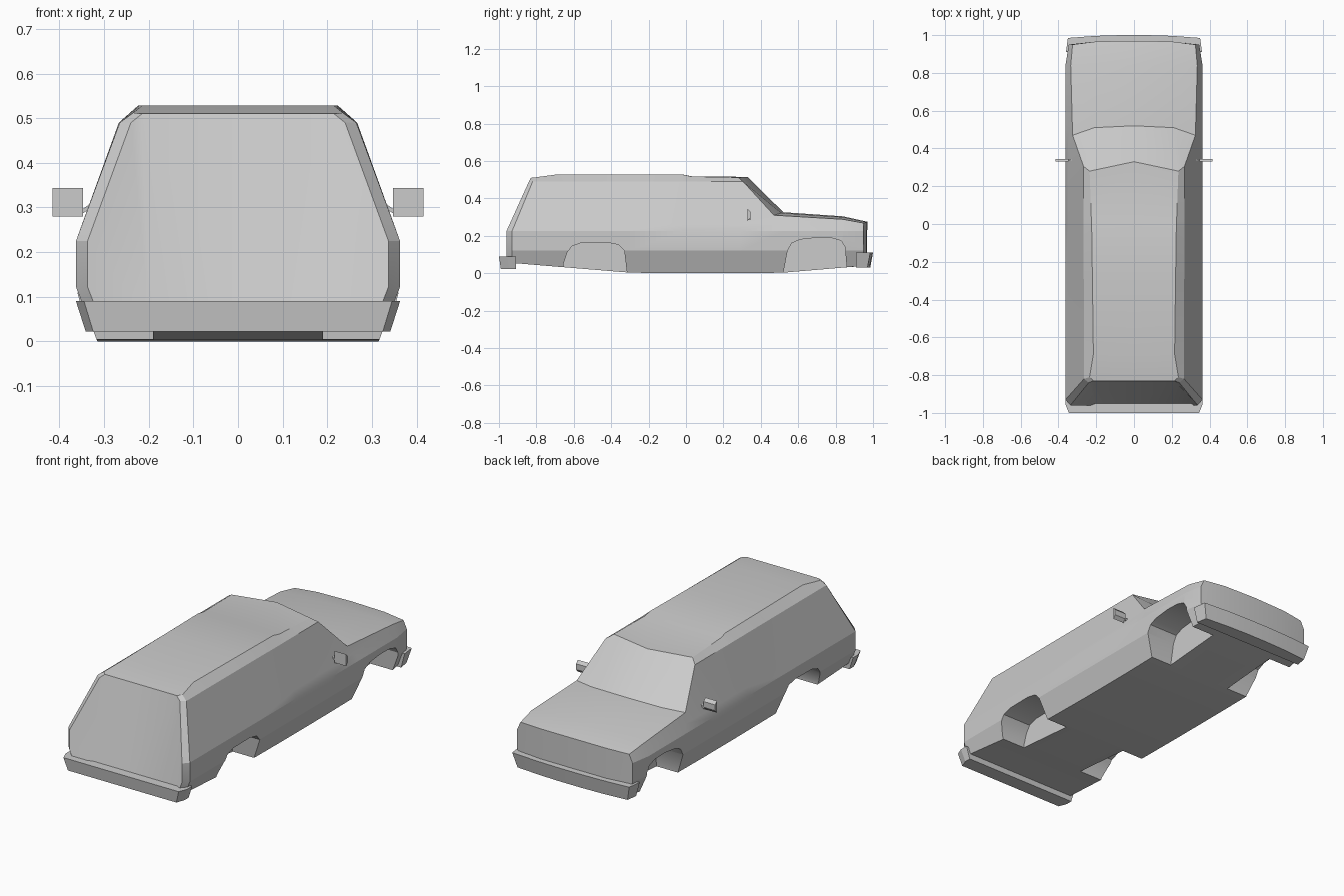
import bpy
import bmesh
import math
from mathutils import Vector

cube = bpy.data.objects.get("Cube")
if cube:
    bpy.data.objects.remove(cube)

paint = bpy.data.materials.new("light_grey")
paint.use_nodes = True
grey = (0.6, 0.6, 0.6, 1)
paint.diffuse_color = grey
paint.node_tree.nodes["Principled BSDF"].inputs["Base Color"].default_value = grey


def make_object(name, bm):
    bmesh.ops.recalc_face_normals(bm, faces=bm.faces)
    mesh = bpy.data.meshes.new(name)
    bm.to_mesh(mesh)
    bm.free()
    mesh.materials.append(paint)
    obj = bpy.data.objects.new(name, mesh)
    bpy.context.collection.objects.link(obj)
    return obj


def loft(name, rings, closed, caps):
    """Skin a list of equal rings of points, with optional end caps."""
    bm = bmesh.new()
    rows = [[bm.verts.new(p) for p in ring] for ring in rings]
    count = len(rows[0])
    for a, b in zip(rows, rows[1:]):
        for i in range(count if closed else count - 1):
            j = (i + 1) % count
            bm.faces.new((a[i], a[j], b[j], b[i]))
    for row in (rows[0], rows[-1]):
        for cap in caps:
            bm.faces.new([row[i] for i in cap])
    return make_object(name, bm)


def mirror(obj):
    mod = obj.modifiers.new("mirror", "MIRROR")
    mod.merge_threshold = 0.0005


def finish(obj, angle=20):
    """Apply the modifiers and smooth only the gentle bends."""
    bpy.ops.object.select_all(action="DESELECT")
    obj.select_set(True)
    bpy.context.view_layer.objects.active = obj
    for mod in list(obj.modifiers):
        bpy.ops.object.modifier_apply(modifier=mod.name)
    bpy.ops.object.shade_smooth_by_angle(angle=math.radians(angle))


# Body half-sections: side y, floor z, half width, upper edge, top edge, centre (y, z)
STATIONS = [
    (-.96, .055, .337, (.24, -.84, .49), (.215, -.83, .51), (-.83, .51)),
    (-.93, .055, .363, (.265, -.82, .49), (.235, -.81, .512), (-.81, .512)),
    (-.69, .035, .363, (.265, -.69, .49), (.215, -.69, .528), (-.69, .528)),
    (-.3, .003, .363, (.266, -.3, .49), (.22, -.3, .528), (-.3, .528)),
    (-.02, 0, .363, (.267, -.02, .49), (.224, -.02, .528), (-.02, .528)),
    (.03, 0, .363, (.267, .03, .49), (.226, .03, .517), (.03, .518)),
    (.29, 0, .363, (.267, .305, .49), (.235, .28, .512), (.33, .515)),
    (.52, .003, .363, (.325, .47, .31), (.21, .51, .322), (.52, .326)),
    (.84, .03, .363, (.335, .84, .288), (.2, .84, .3), (.84, .304)),
    (.95, .04, .345, (.325, .95, .268), (.2, .966, .273), (.97, .275)),
]


def body_ring(y, floor, wide, upper, top, centre):
    upper = Vector(upper)
    belt = Vector((wide, y, .225))
    rise = min(.04, (upper.z - belt.z) / 2)
    shoulder = belt.lerp(upper, rise / (upper.z - belt.z))
    shoulder.x = max(wide - rise * .55, shoulder.x)
    bow = .015 if y > .9 else 0
    sill = wide - .048 + .4 * floor
    return [(0, y + bow, floor), (.2, y + bow, floor), (sill, y, floor),
            (wide, y, .122), belt, shoulder, upper, top, (0, *centre)]


body = loft("body", [body_ring(*s) for s in STATIONS], True,
            [(0, 1, 7, 8), (1, 2, 3, 4, 5, 6, 7)])
# Remove the centre plane faces before mirroring
bm = bmesh.new()
bm.from_mesh(body.data)
inner = [f for f in bm.faces if all(abs(v.co.x) < .0001 for v in f.verts)]
bmesh.ops.delete(bm, geom=inner, context="FACES")
bm.to_mesh(body.data)
bm.free()
mirror(body)

# Wheel wells
ARCHES = {
    "rear": [(-.66, -.1), (-.655, .05), (-.635, .11), (-.61, .145), (-.56, .162),
             (-.42, .164), (-.36, .152), (-.33, .12), (-.303, -.1)],
    "front": [(.52, -.1), (.522, .01), (.543, .12), (.565, .16), (.61, .18), (.7, .19),
              (.78, .188), (.83, .173), (.85, .14), (.87, -.1)],
}
cutters = []
for side, outline in ARCHES.items():
    rings = [[(x, y, z) for y, z in outline] for x in (.19, .5)]
    cutter = loft(side + "_well_cutter", rings, True, [range(len(outline))])
    mirror(cutter)
    cutter.hide_render = True
    cut = body.modifiers.new(side + "_wells", "BOOLEAN")
    cut.operation = "DIFFERENCE"
    cut.solver = "EXACT"
    cut.object = cutter
    cutters.append(cutter)
finish(body)
for cutter in cutters:
    bpy.data.objects.remove(cutter)


# Bumpers, narrowing towards the bottom
def bumper(name, half, low, high, tuck):
    outline = half + [(-x, y) for x, y in reversed(half)]
    top = [(x, y, high) for x, y in outline]
    bottom = [(x * .94, y - tuck if abs(y) > .95 else y, low) for x, y in outline]
    finish(loft(name, [bottom, top], True, [range(len(outline))]))


bumper("rear_bumper", [(.363, -.91), (.363, -.955), (.345, -1)], .022, .09, -.01)
bumper("front_bumper", [(.36, .91), (.35, .985), (.2, .996), (.07, 1)], .03, .11, .015)

# Door mirrors: wedge housing on a thin arm
for side, name in ((1, "left"), (-1, "right")):
    wedge = [(.33, .28), (.345, .297), (.345, .328), (.33, .344)]
    rings = [[(side * x, y, z) for y, z in wedge] for x in (.347, .416)]
    finish(loft(name + "_mirror", rings, True, [range(4)]))
    rings = [[(side * x, y, z + dz) for y, dz in
              ((.334, -.005), (.344, -.005), (.344, .005), (.334, .005))]
             for x, z in ((.315, .315), (.35, .29))]
    finish(loft(name + "_mirror_arm", rings, True, [range(4)]))
